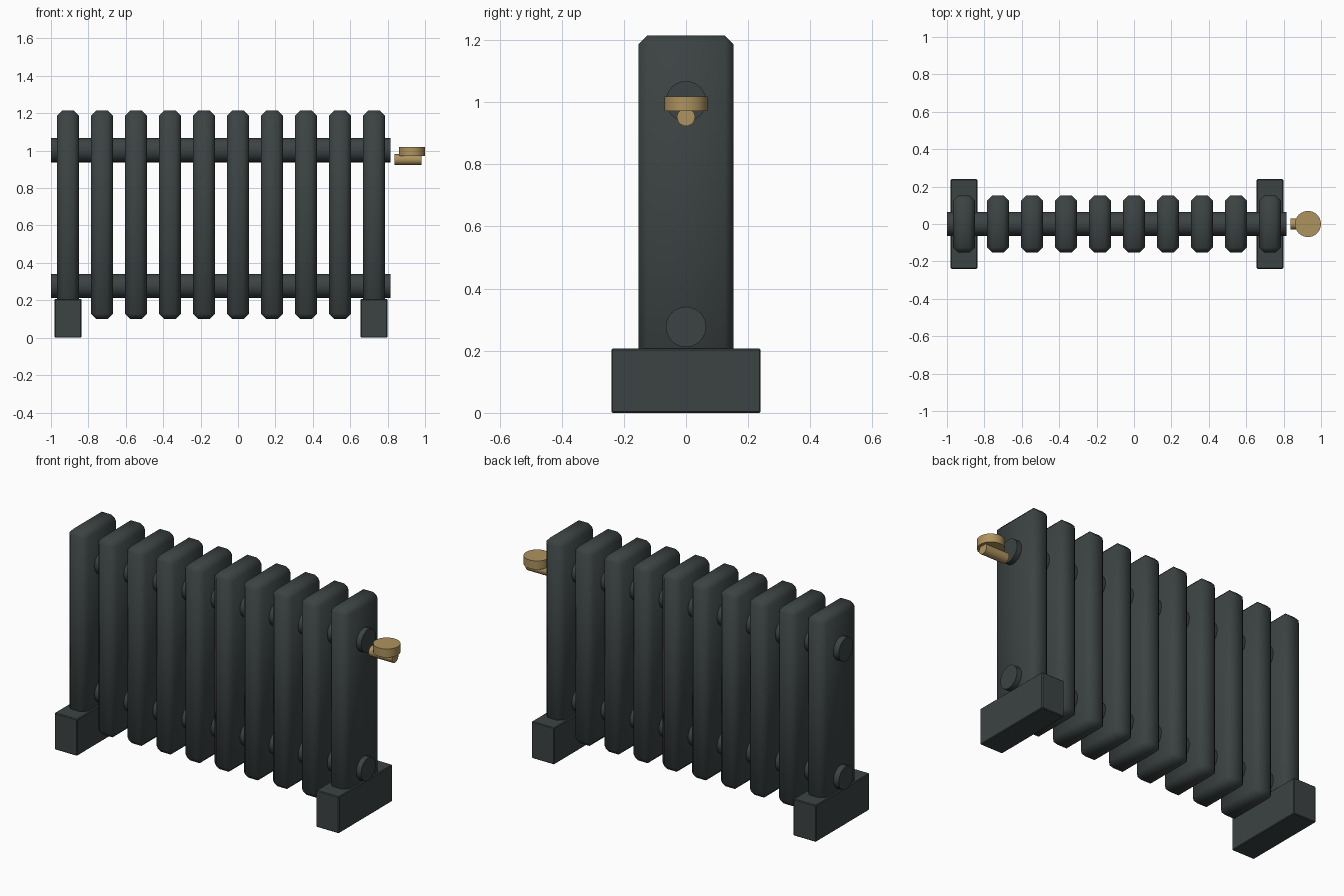
import bpy
from math import radians

if "Cube" in bpy.data.objects:
    bpy.data.objects.remove(bpy.data.objects["Cube"])


def material(name, color):
    m = bpy.data.materials.new(name)
    m.diffuse_color = (*color, 1)
    m.use_nodes = True
    m.node_tree.nodes["Principled BSDF"].inputs["Base Color"].default_value = m.diffuse_color
    return m


iron = material("cast_iron", (0.045, 0.055, 0.055))
brass = material("brass", (0.42, 0.29, 0.11))


def box(name, lo, hi, bevel, smooth):
    bpy.ops.mesh.primitive_cube_add(size=1, location=[(a + b) / 2 for a, b in zip(lo, hi)])
    o = bpy.context.object
    o.name = name
    o.scale = [b - a for a, b in zip(lo, hi)]
    bpy.ops.object.transform_apply(location=False, rotation=False, scale=True)
    mod = o.modifiers.new("bevel", "BEVEL")
    mod.width = bevel
    mod.segments = 1
    bpy.ops.object.modifier_apply(modifier=mod.name)
    if smooth:
        bpy.ops.object.shade_smooth()
    o.data.materials.append(iron)


def cylinder(name, center, radius, depth, mat, along_x=False):
    bpy.ops.mesh.primitive_cylinder_add(
        vertices=24, radius=radius, depth=depth, location=center,
        rotation=(0, radians(90) if along_x else 0, 0))
    o = bpy.context.object
    o.name = name
    bpy.ops.object.shade_smooth_by_angle(angle=radians(35))
    o.data.materials.append(mat)


# Radiator fins
first_x, step, count = -0.909, 0.1818, 10
for i in range(count):
    x = first_x + i * step
    box(f"fin_{i + 1}", (x - 0.058, -0.153, 0.1), (x + 0.058, 0.153, 1.215), 0.028, True)

# Connecting pipes through the fins
for name, z in (("lower_pipe", 0.277), ("upper_pipe", 1.003)):
    cylinder(name, (-0.0925, 0, z), 0.065, 1.815, iron, along_x=True)

# Feet under the end fins
for name, x in (("left_foot", first_x), ("right_foot", first_x + step * (count - 1))):
    box(name, (x - 0.071, -0.24, 0), (x + 0.071, 0.24, 0.207), 0.004, False)

# Valve stem and knob
cylinder("valve_stem", (0.909, 0, 0.952), 0.029, 0.146, brass, along_x=True)
cylinder("valve_knob", (0.93, 0, 0.995), 0.07, 0.048, brass)
